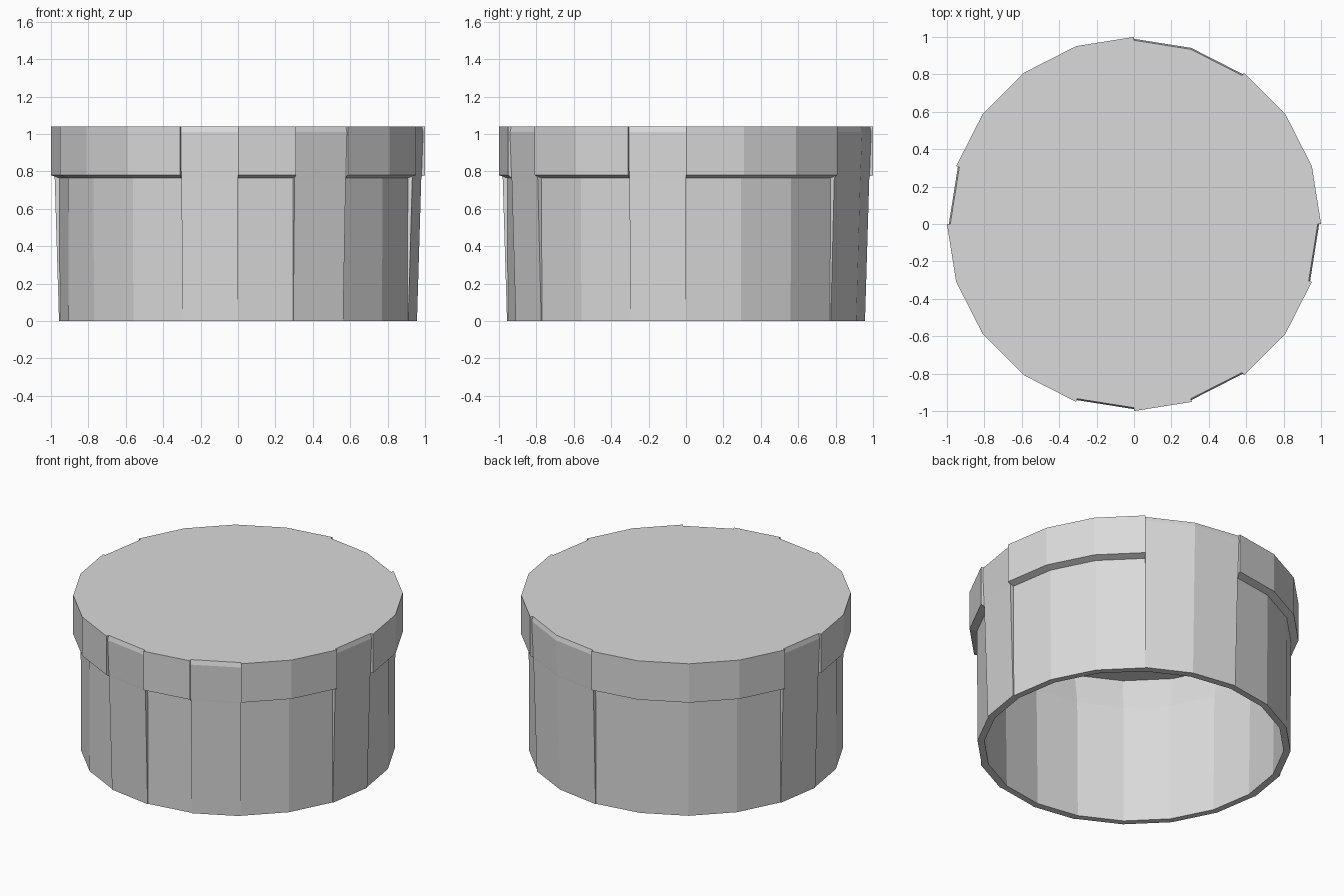
import bpy, bmesh, math

if "Cube" in bpy.data.objects:
    bpy.data.objects.remove(bpy.data.objects["Cube"])

SIDES = 20
TAB_SECTORS = {3, 4, 9, 14, 16, 19}   # facets where the wall runs flush through the rim

# Cross-sections as (radius, height), from ceiling edge round to top edge
RIM = [(0.96, 1.01), (0.92, 0.80), (0.91, 0), (0.952, 0),
       (0.955, 0.765), (1.0, 0.78), (1.0, 1.01), (1.0, 1.04)]
TAB = [(0.96, 1.01), (0.92, 0.80), (0.91, 0), (0.957, 0),
       (0.98, 0.765), (0.981, 0.78), (0.99, 1.01), (0.982, 1.04)]

grey = bpy.data.materials.new("light grey")
grey.use_nodes = True
grey.diffuse_color = (0.7, 0.7, 0.7, 1)
grey.node_tree.nodes["Principled BSDF"].inputs["Base Color"].default_value = (0.7, 0.7, 0.7, 1)


def profile(k):
    return TAB if k % SIDES in TAB_SECTORS else RIM


def place(point, k):
    a = 2 * math.pi * k / SIDES
    return (point[0] * math.cos(a), point[0] * math.sin(a), point[1])


bm = bmesh.new()


def add_face(coords):
    bm.faces.new([bm.verts.new(c) for c in coords])


ceiling, top = [], []
for k in range(SIDES):
    here, after = profile(k), profile(k + 1)
    # Flat facet strip of the wall
    for p, q in zip(here, here[1:]):
        add_face([place(p, k), place(p, k + 1), place(q, k + 1), place(q, k)])
    # Step between a rim facet and a flush tab
    if here is not after:
        for j in range(len(here) - 1):
            loop = [here[j], here[j + 1], after[j + 1], after[j]]
            loop = list(dict.fromkeys(loop))
            if len(loop) > 2:
                add_face([place(p, k + 1) for p in loop])
    ceiling.append(place(here[0], k))
    for c in (place(here[-1], k), place(here[-1], k + 1)):
        if not top or math.dist(top[-1], c) > 0.001:
            top.append(c)

# Top disc and inner ceiling
if math.dist(top[0], top[-1]) < 0.001:
    top.pop()
add_face(top)
add_face(ceiling[::-1])

bmesh.ops.remove_doubles(bm, verts=bm.verts, dist=0.0002)
bmesh.ops.recalc_face_normals(bm, faces=bm.faces)

mesh = bpy.data.meshes.new("round_cap")
bm.to_mesh(mesh)
bm.free()
mesh.materials.append(grey)
cap = bpy.data.objects.new("round_cap", mesh)
bpy.context.collection.objects.link(cap)
